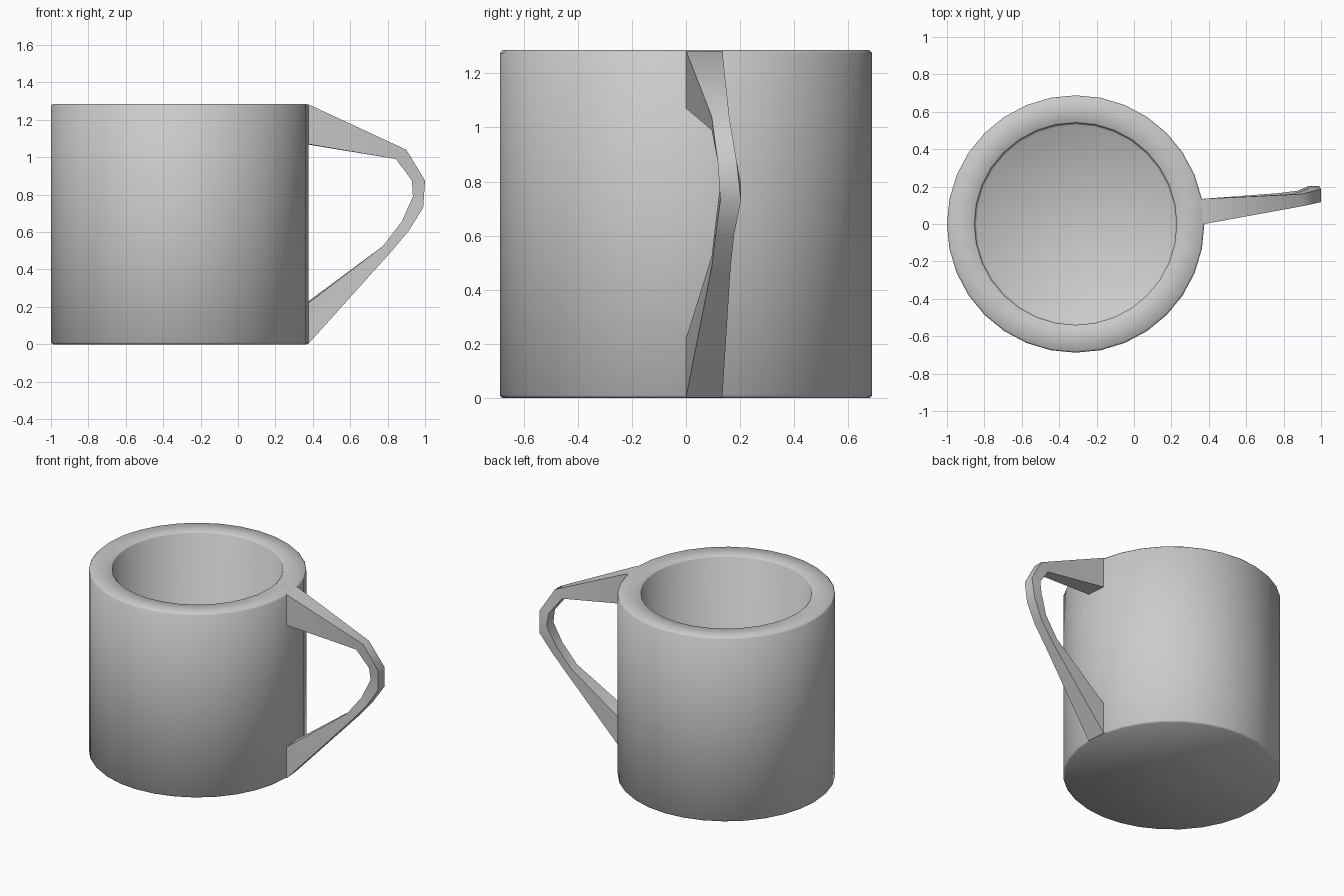
import bpy, bmesh, math

if "Cube" in bpy.data.objects:
    bpy.data.objects.remove(bpy.data.objects["Cube"])

CX, R, RI, H, FLOOR = -0.312, 0.688, 0.54, 1.285, 0.15
SIDES = 32


def finish(name, bm, angle):
    bmesh.ops.recalc_face_normals(bm, faces=bm.faces)
    mesh = bpy.data.meshes.new(name)
    bm.to_mesh(mesh)
    bm.free()
    ob = bpy.data.objects.new(name, mesh)
    bpy.context.collection.objects.link(ob)
    bpy.ops.object.select_all(action='DESELECT')
    bpy.context.view_layer.objects.active = ob
    ob.select_set(True)
    bpy.ops.object.shade_smooth_by_angle(angle=math.radians(angle))
    return ob


def loft(bm, rings):
    # bridge successive closed rings and cap both ends
    vr = [[bm.verts.new(p) for p in ring] for ring in rings]
    n = len(vr[0])
    for a, b in zip(vr, vr[1:]):
        for i in range(n):
            j = (i + 1) % n
            bm.faces.new((a[i], a[j], b[j], b[i]))
    bm.faces.new(vr[0])
    bm.faces.new(vr[-1])


# Mug body: thick wall with softened rims, hollow down to the floor
profile = [(R - 0.01, 0), (R, 0.01), (R, H - 0.01), (R - 0.01, H),
           (RI + 0.008, H), (RI, H - 0.008), (RI, FLOOR + 0.01), (RI - 0.01, FLOOR)]
bm = bmesh.new()
loft(bm, [[(CX + r * math.cos(i * math.tau / SIDES),
            r * math.sin(i * math.tau / SIDES), z) for i in range(SIDES)]
          for r, z in profile])
finish("mug_body", bm, 60)

# Handle: four-cornered sections (outer x, z), (inner x, z), y range
sections = [
    ((0.90, 1.04), (0.845, 0.99), 0.095, 0.16),
    ((1.00, 0.875), (0.93, 0.875), 0.117, 0.187),
    ((0.99, 0.73), (0.935, 0.79), 0.127, 0.203),
    ((0.912, 0.605), (0.875, 0.655), 0.11, 0.178),
    ((0.81, 0.485), (0.775, 0.525), 0.095, 0.165),
]


def wall_ring(z_out, z_in, sink=0.0):
    # section lying on one side panel of the body
    a = math.tau / SIDES
    x0, x1, y1 = CX + R - sink, CX + R * math.cos(a) - sink, R * math.sin(a)
    return [(x0, 0, z_out), (x1, y1, z_out), (x1, y1, z_in), (x0, 0, z_in)]


rings = [wall_ring(H - 0.002, 1.07, 0.03), wall_ring(H - 0.002, 1.07)]
rings += [[(o[0], y0, o[1]), (o[0], y1, o[1]), (i[0], y1, i[1]), (i[0], y0, i[1])]
          for o, i, y0, y1 in sections]
rings += [wall_ring(0.002, 0.22), wall_ring(0.002, 0.22, 0.03)]
bm = bmesh.new()
loft(bm, rings)
finish("handle", bm, 40)
